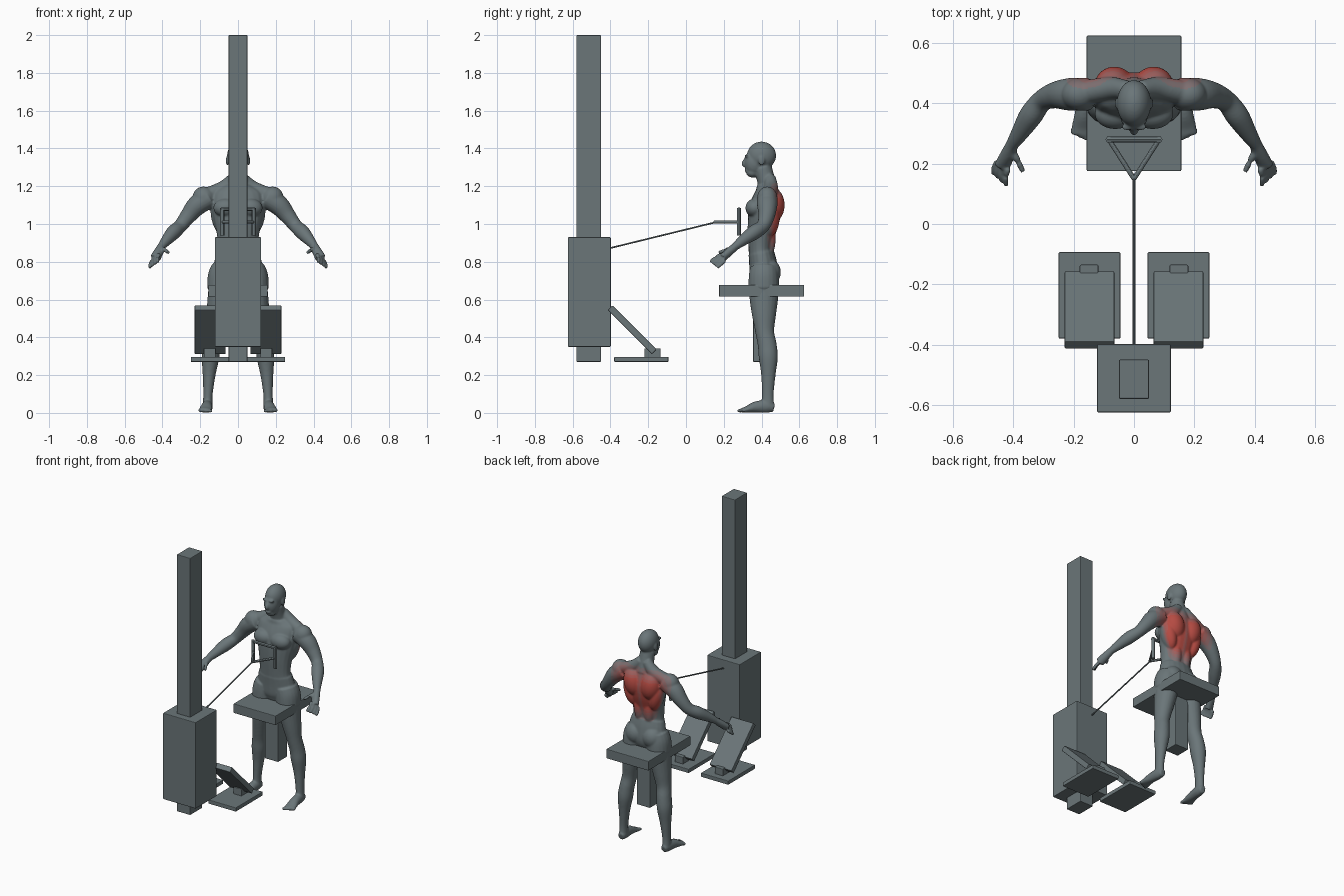
import bpy, bmesh, math
from mathutils import Vector, Matrix

if "Cube" in bpy.data.objects:
    bpy.data.objects.remove(bpy.data.objects["Cube"])


def material(name, rgb):
    m = bpy.data.materials.new(name)
    m.use_nodes = True
    m.diffuse_color = (*rgb, 1)
    m.node_tree.nodes["Principled BSDF"].inputs["Base Color"].default_value = (*rgb, 1)
    return m


GREY_RGB, RED_RGB = Vector((.145, .18, .19)), Vector((.46, .07, .055))
SHADES = 5
grey = material("slate grey", GREY_RGB)
reds = [material("muscle red %d" % i, GREY_RGB.lerp(RED_RGB, i / SHADES))
        for i in range(1, SHADES + 1)]


def finish(bm, name):
    bmesh.ops.recalc_face_normals(bm, faces=bm.faces)
    me = bpy.data.meshes.new(name)
    bm.to_mesh(me)
    bm.free()
    ob = bpy.data.objects.new(name, me)
    bpy.context.collection.objects.link(ob)
    me.materials.append(grey)
    bpy.ops.object.select_all(action='DESELECT')
    ob.select_set(True)
    bpy.context.view_layer.objects.active = ob
    return ob


def box(name, lo, hi, tilt=0):
    lo, hi = Vector(lo), Vector(hi)
    bm = bmesh.new()
    bmesh.ops.create_cube(bm, size=1, matrix=Matrix.Diagonal((*(hi - lo), 1)))
    ob = finish(bm, name)
    ob.location = (lo + hi) / 2
    ob.rotation_euler.x = math.radians(tilt)
    bev = ob.modifiers.new("soft_edge", 'BEVEL')
    bev.width, bev.segments = .004, 2
    return ob


def tube(bm, rows, steps=5, sides=20):
    """Smooth loft through rows of (x, y, z, radius across, radius deep)."""
    rows = [Vector(r if len(r) == 5 else (*r, r[3])) for r in rows]
    ext = [rows[0] * 2 - rows[1]] + rows + [rows[-1] * 2 - rows[-2]]
    path = []
    for a, b, c, d in zip(ext, ext[1:], ext[2:], ext[3:]):
        for k in range(steps):
            t = k / steps
            path.append(.5 * (2 * b + (c - a) * t + (2 * a - 5 * b + 4 * c - d) * t ** 2
                              + (3 * b - a - 3 * c + d) * t ** 3))
    path.append(rows[-1])
    rings = []
    for i, p in enumerate(path):
        d = Vector((path[min(i + 1, len(path) - 1)] - path[max(i - 1, 0)])[:3]).normalized()
        ref = Vector((0, 0, 1)) if abs(d.y) > .85 else Vector((0, 1, 0))
        v = (ref - d * ref.dot(d)).normalized()
        u = v.cross(d)
        rings.append([bm.verts.new(Vector(p[:3]) + u * p[3] * math.cos(a) + v * p[4] * math.sin(a))
                      for a in (math.tau * j / sides for j in range(sides))])
    for r, s in zip(rings, rings[1:]):
        for j in range(sides):
            k = (j + 1) % sides
            bm.faces.new((r[j], r[k], s[k], s[j]))
    bm.faces.new(rings[0][::-1])
    bm.faces.new(rings[-1])


def blob(bm, centre, radii, turn=0):
    m = (Matrix.Translation(centre) @ Matrix.Rotation(math.radians(turn), 4, 'Y')
         @ Matrix.Diagonal((*radii, 1)))
    bmesh.ops.create_icosphere(bm, subdivisions=4, radius=1, matrix=m)


# Machine: column, weight stack, foot rests, seat
box("column", (-.05, -.58, .27), (.05, -.45, 2))
box("weight_stack", (-.122, -.625, .35), (.122, -.398, .93))
box("seat", (-.157, .175, .615), (.157, .625, .678))
box("seat_post", (-.05, .355, .27), (.05, .455, .62))
for side, s in (("left", 1), ("right", -1)):
    def pair(name, x0, x1, y0, y1, z0, z1, tilt=0):
        a, b = sorted((s * x0, s * x1))
        box(side + name, (a, y0, z0), (b, y1, z1), tilt)
    pair("_foot_base", .045, .25, -.38, -.093, .27, .297)
    pair("_foot_bracket", .118, .18, -.22, -.135, .29, .342)
    pair("_foot_plate", .065, .23, -.45, -.12, .4225, .4575, -45)

# Cable and pull handle
bm = bmesh.new()
tube(bm, [(0, -.4, .873, .0045), (0, .16, 1.01, .0045)], 1, 10)
finish(bm, "cable")
bm = bmesh.new()
for s in (1, -1):
    tube(bm, [(0, .15, 1.01, .008), (s * .083, .28, 1.01, .008)], 1, 12)
    tube(bm, [(s * .083, .28, .94, .011), (s * .083, .28, 1.085, .011)], 1, 12)
tube(bm, [(-.09, .28, 1.078, .01), (.09, .28, 1.078, .01)], 1, 12)
finish(bm, "pull_handle")
bpy.ops.object.shade_smooth_by_angle()

# Figure: torso and neck
bm = bmesh.new()
tube(bm, [(0, .42, 1.21, .06, .045), (0, .425, 1.17, .125, .06), (0, .42, 1.1, .14, .083),
          (0, .412, 1.03, .131, .085), (0, .4, .95, .113, .074), (0, .395, .87, .106, .064),
          (0, .4, .82, .115, .066)])
tube(bm, [(0, .437, 1.17, .062, .052), (0, .425, 1.23, .05, .048), (0, .405, 1.3, .045, .048)])
# Shorts waist
tube(bm, [(0, .398, .848, .114, .068), (0, .408, .79, .128, .074), (0, .414, .72, .135, .076),
          (0, .412, .67, .09, .06)])
# Head, face and nose
blob(bm, (0, .4, 1.362), (.057, .077, .074))
blob(bm, (0, .362, 1.325), (.046, .054, .07))
blob(bm, (0, .352, 1.273), (.032, .034, .027))
tube(bm, [(0, .318, 1.35, .008), (0, .304, 1.318, .012), (0, .318, 1.308, .01)], 3, 10)
blob(bm, (0, .32, 1.283), (.02, .01, .009))

for s in (1, -1):
    # Brow, ear
    blob(bm, (s * .022, .322, 1.36), (.02, .012, .008))
    blob(bm, (s * .057, .4, 1.335), (.007, .017, .027))
    # Neck slope, chest, shoulder blade, side back and buttock muscles
    tube(bm, [(s * .02, .445, 1.245, .03), (s * .08, .45, 1.19, .038), (s * .17, .435, 1.15, .04)])
    blob(bm, (s * .062, .365, 1.085), (.068, .05, .05))
    blob(bm, (s * .065, .455, 1.1), (.066, .067, .095), s * 10)
    blob(bm, (s * .095, .44, 1.03), (.045, .055, .1), s * 14)
    blob(bm, (s * .035, .435, .93), (.038, .04, .11))
    blob(bm, (s * .062, .44, .745), (.066, .062, .07))
    # Arm
    blob(bm, (s * .18, .43, 1.135), (.06, .054, .064), s * 25)
    tube(bm, [(s * .15, .43, 1.14, .055), (s * .215, .43, 1.1, .054), (s * .262, .427, 1.045, .044),
              (s * .305, .408, .99, .036), (s * .342, .36, .955, .039), (s * .38, .3, .912, .029),
              (s * .405, .262, .882, .021)])
    # Hand with fingers and thumb
    tube(bm, [(s * .403, .265, .884, .022, .02), (s * .42, .228, .852, .026, .022),
              (s * .437, .193, .82, .029, .02)])
    for i in range(4):
        t = i / 3
        tube(bm, [(s * (.418 + .036 * t), .185 + .022 * t, .838 - .032 * t, .0105),
                  (s * (.425 + .04 * t), .153 + .03 * t, .82 - .035 * t, .01),
                  (s * (.424 + .042 * t), .127 + .038 * t, .798 - .03 * t, .008)], 3, 10)
    tube(bm, [(s * .408, .245, .87, .013), (s * .387, .213, .862, .012), (s * .368, .173, .848, .009)], 3, 10)
    # Shorts leg
    tube(bm, [(s * .07, .412, .77, .07, .074), (s * .083, .412, .72, .077, .08),
              (s * .09, .412, .655, .074, .082)])
    # Leg
    tube(bm, [(s * .08, .412, .72, .07, .078), (s * .094, .412, .62, .066, .077),
              (s * .112, .413, .52, .056, .064), (s * .127, .417, .43, .046, .05),
              (s * .138, .43, .36, .045, .05), (s * .146, .436, .29, .046, .05),
              (s * .153, .436, .2, .034, .038), (s * .159, .433, .1, .025, .031),
              (s * .161, .433, .035, .026, .034)])
    # Foot and toes
    tube(bm, [(s * .159, .466, .026, .02, .022), (s * .161, .43, .034, .028, .034),
              (s * .166, .37, .031, .03, .03), (s * .171, .32, .018, .036, .017),
              (s * .173, .295, .014, .033, .012)])
    for i in range(5):
        x = .145 + .0145 * i
        tube(bm, [(s * x, .31, .013, .01), (s * x, .272 + .007 * i, .011, .0095 - .0006 * i)], 2, 10)

body = finish(bm, "exercising_figure")
remesh = body.modifiers.new("merge", 'REMESH')
remesh.mode, remesh.voxel_size = 'VOXEL', .0055
smooth = body.modifiers.new("relax", 'SMOOTH')
smooth.factor, smooth.iterations = .5, 5
for name in ("merge", "relax"):
    bpy.ops.object.modifier_apply(modifier=name)
me = body.data
me.materials.clear()
for m in [grey] + reds:
    me.materials.append(m)


# Highlighted back muscles, fading out towards the edges
def fade(v, start, full):
    return max(0, min(1, (v - start) / (full - start)))


for f in me.polygons:
    c, n = f.center, f.normal
    x = abs(c.x)
    glow = (fade(c.z, .845, .95) * fade(c.z, 1.225, 1.13) * fade(x, .235, .12)
            * fade(n.y, -.1, .45) * fade(c.y, .425, .46) * (.6 + .4 * fade(x, 0, .02)))
    f.material_index = round(glow * SHADES)
bpy.ops.object.shade_smooth()
